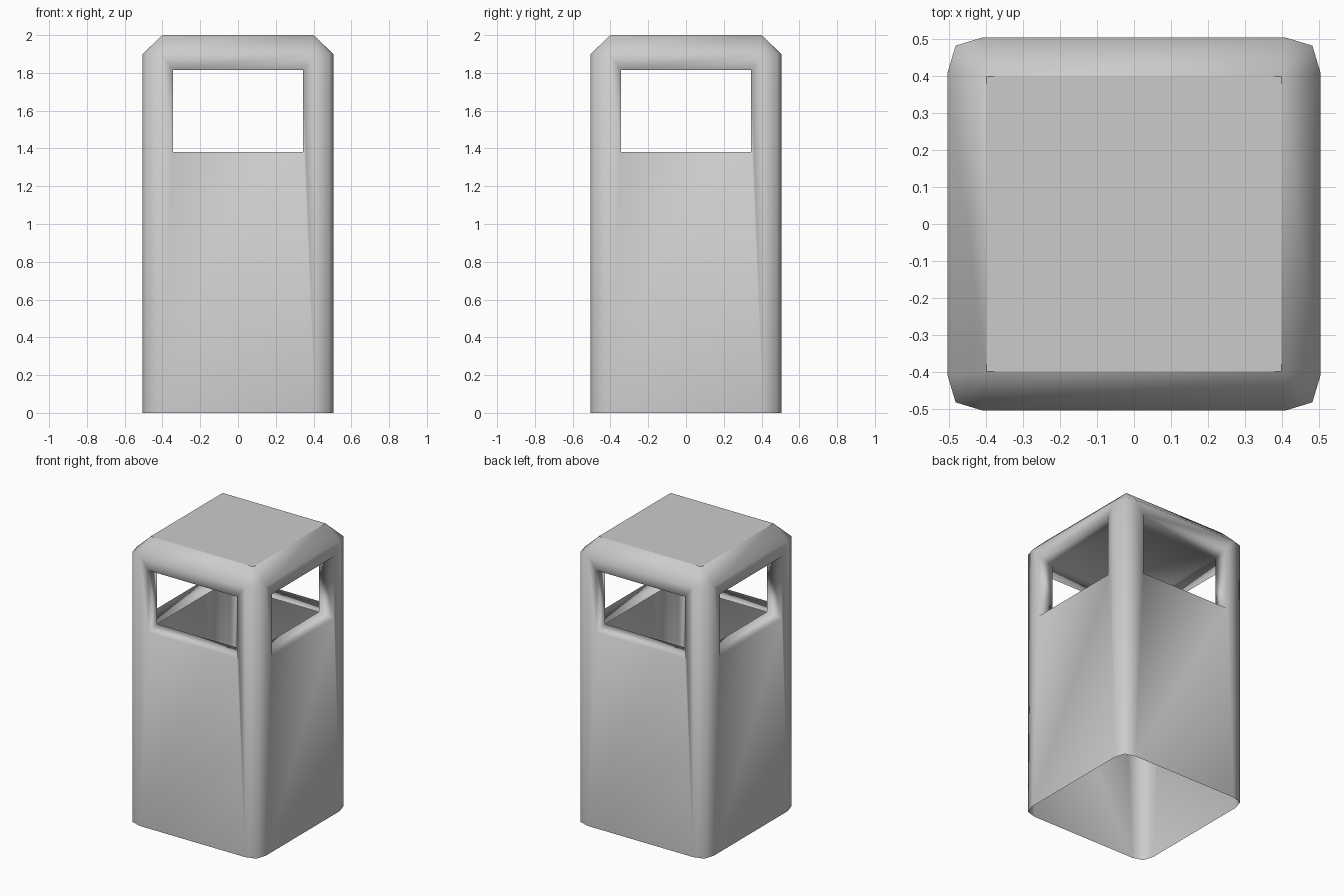
import bpy
import bmesh
from math import pi
from mathutils import Matrix, Vector

cube = bpy.data.objects.get("Cube")
if cube:
    bpy.data.objects.remove(cube, do_unlink=True)

# Main dimensions
HALF = 0.505             # half width of the body
FLAT = 0.41              # half width of the flat panels
ROUND = 0.483            # middle point of the rounded corner
EAVE, TOP, CAP = 1.9, 2.0, 0.4
HOLE, SILL, HEAD = 0.345, 1.38, 1.815
LIP = 0.37               # where the inward lips end

grey = bpy.data.materials.new("plain grey")
grey.use_nodes = True
colour = (0.6, 0.6, 0.6, 1)
grey.diffuse_color = colour
grey.node_tree.nodes["Principled BSDF"].inputs["Base Color"].default_value = colour

bm = bmesh.new()


def face(points, turn=Matrix()):
    return bm.faces.new([bm.verts.new(turn @ Vector(p)) for p in points])


def rectangle(half, y, low, high):
    return [(-half, y, low), (half, y, low), (half, y, high), (-half, y, high)]


def bridge(a, b, turn):
    for i in range(4):
        j = (i + 1) % 4
        face([a[i], a[j], b[j], b[i]], turn)


for side in range(4):
    turn = Matrix.Rotation(side * pi / 2, 4, 'Z')
    panel = rectangle(FLAT, -HALF, 0, EAVE)
    opening = rectangle(HOLE, -HALF, SILL, HEAD)
    lip = rectangle(LIP, -LIP, SILL, HEAD)
    # Panel around the opening, and the lip folded inward
    bridge(panel, opening, turn)
    bridge(opening, lip, turn)
    # Sloped roof edge
    face([panel[3], panel[2], (CAP, -CAP, TOP), (-CAP, -CAP, TOP)], turn)
    # Rounded corner post with its roof corner
    corner = [(FLAT, -HALF), (ROUND, -ROUND), (HALF, -FLAT)]
    for (ax, ay), (bx, by) in zip(corner, corner[1:]):
        face([(ax, ay, 0), (bx, by, 0), (bx, by, EAVE), (ax, ay, EAVE)], turn)
        face([(ax, ay, EAVE), (bx, by, EAVE), (CAP, -CAP, TOP)], turn)


def square(half, z):
    return [(-half, -half, z), (half, -half, z), (half, half, z), (-half, half, z)]


# Flat roof and the ceiling over the openings
roof = face(square(CAP, TOP))
face(square(LIP, HEAD))

bmesh.ops.remove_doubles(bm, verts=bm.verts, dist=0.0005)
bmesh.ops.recalc_face_normals(bm, faces=bm.faces)
for f in bm.faces:
    f.smooth = True
    # Crisp outline around the roof
    if all(v.co.z > TOP - 0.01 for v in f.verts):
        for e in f.edges:
            e.smooth = False

mesh = bpy.data.meshes.new("bin_body")
bm.to_mesh(mesh)
bm.free()
mesh.materials.append(grey)
body = bpy.data.objects.new("bin_body", mesh)
bpy.context.scene.collection.objects.link(body)
